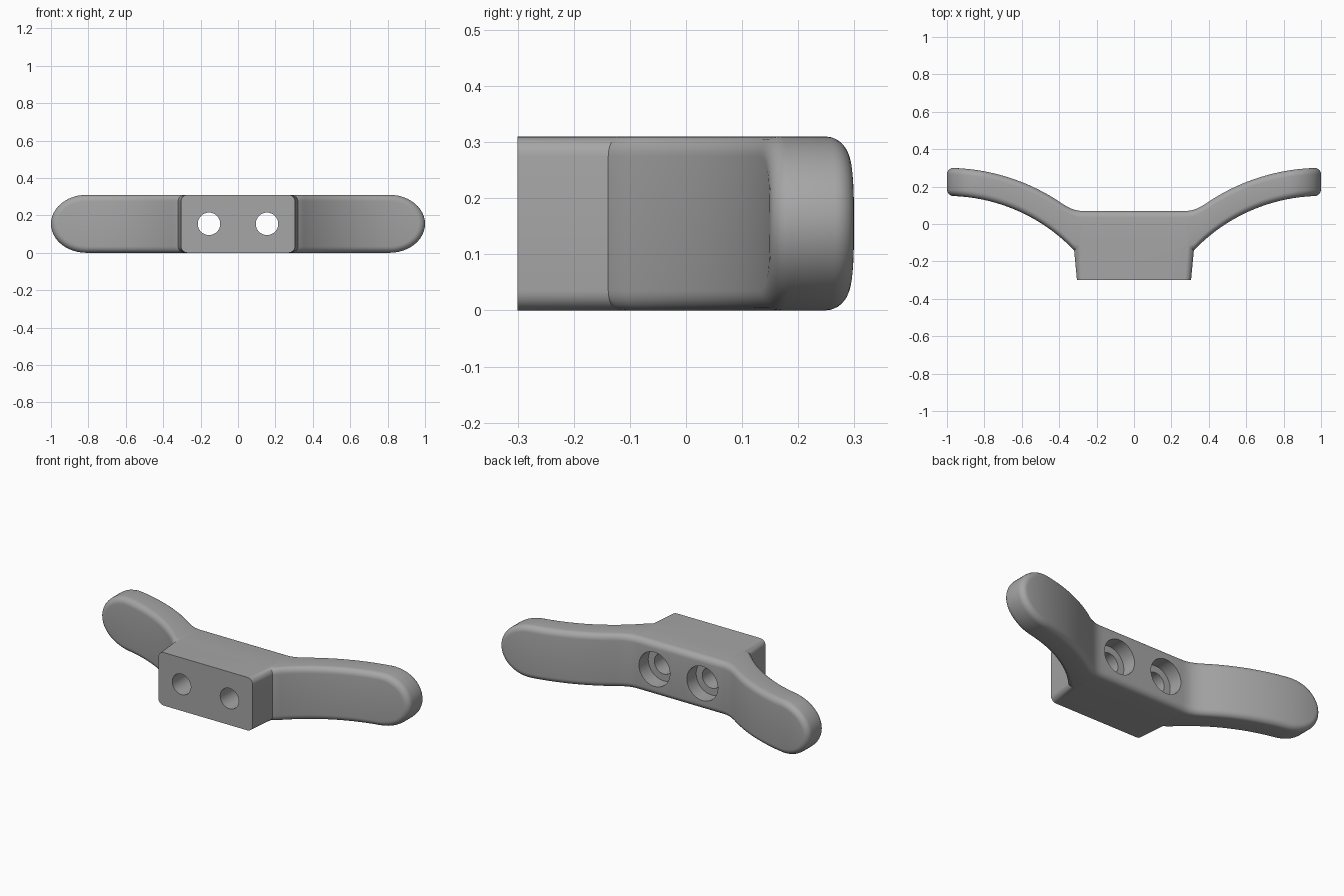
import bpy, bmesh, math
from mathutils import Matrix

if "Cube" in bpy.data.objects:
    bpy.data.objects.remove(bpy.data.objects["Cube"])

HALF = 0.155      # half height
FILLET = 0.035    # edge rounding
TIP = 0.19        # length of the rounded horn tip

grey = bpy.data.materials.new("cleat grey")
grey.use_nodes = True
color = (0.38, 0.38, 0.38, 1)
grey.diffuse_color = color
grey.node_tree.nodes["Principled BSDF"].inputs["Base Color"].default_value = color


def finish(name, bm):
    bmesh.ops.remove_doubles(bm, verts=bm.verts, dist=1e-5)
    bmesh.ops.recalc_face_normals(bm, faces=bm.faces)
    mesh = bpy.data.meshes.new(name)
    bm.to_mesh(mesh)
    bm.free()
    mesh.materials.append(grey)
    obj = bpy.data.objects.new(name, mesh)
    bpy.context.collection.objects.link(obj)
    return obj


def arc(x, end_y, radius):
    u = min(1 - abs(x), radius)
    return end_y - radius + math.sqrt(radius ** 2 - u ** 2)


def front_y(x):
    return max(arc(x, 0.15, 0.94), -0.15)


def back_y(x):
    # Flat centre blended softly into the curved horns
    a, b, k = 0.07, arc(x, 0.30, 1.09), 0.04
    h = max(k - abs(a - b), 0) / k
    return max(a, b) + h * h * k / 4


def stations(inset):
    # Half heights along the length, with elliptical ends
    start = 1 - TIP
    right = [(start * i / 30, HALF - inset) for i in range(31)]
    for i in range(1, 13):
        t = math.pi / 2 * i / 12
        right.append((start + (TIP - inset) * math.sin(t), (HALF - inset) * math.cos(t)))
    return [(-x, h) for x, h in reversed(right[1:])] + right


# Horns and centre: rounded outline layered from front to back
bm = bmesh.new()
steps = [math.pi / 2 * i / 6 for i in range(7)]
rounding = [(FILLET * (1 - math.sin(t)), FILLET * (1 - math.cos(t))) for t in steps]
layers = [(e, d, front_y, 1) for e, d in rounding]
layers += [(e, d, back_y, -1) for e, d in reversed(rounding)]
rings = []
for inset, depth, curve, sign in layers:
    pts = stations(inset)
    n = len(pts)
    loop = [(x, HALF + h) for x, h in pts] + [(x, HALF - h) for x, h in reversed(pts[1:-1])]
    rings.append([bm.verts.new((x, curve(x) + sign * depth, z)) for x, z in loop])
for a, b in zip(rings, rings[1:]):
    for i in range(len(a)):
        j = (i + 1) % len(a)
        bm.faces.new((a[i], a[j], b[j], b[i]))
for ring in (rings[0], rings[-1]):
    m = len(ring)
    for i in range(n - 1):
        quad = (ring[i], ring[i + 1], ring[(m - i - 1) % m], ring[(m - i) % m])
        bm.faces.new(list(dict.fromkeys(quad)))
cleat = finish("cleat_body", bm)

# Mounting block: rounded section, flaring slightly towards the horns
bm = bmesh.new()
ends = []
for y, width in ((-0.30, 0.305), (-0.09, 0.325)):
    ring = []
    for q, (sx, sz) in enumerate(((1, 1), (-1, 1), (-1, -1), (1, -1))):
        for i in range(7):
            t = math.pi / 2 * (q + i / 6)
            ring.append(bm.verts.new((sx * (width - FILLET) + FILLET * math.cos(t), y,
                                      HALF + sz * (HALF - FILLET) + FILLET * math.sin(t))))
    ends.append(ring)
    bm.faces.new(ring)
for i in range(len(ends[0])):
    j = (i + 1) % len(ends[0])
    bm.faces.new((ends[0][i], ends[0][j], ends[1][j], ends[1][i]))
block = finish("mounting_block", bm)


# Screw holes, counterbored from the back
def hole_cutter(name, x, radius, y0, y1):
    bm = bmesh.new()
    place = Matrix.Translation((x, (y0 + y1) / 2, HALF)) @ Matrix.Rotation(math.pi / 2, 4, "X")
    bmesh.ops.create_cone(bm, cap_ends=True, segments=40, radius1=radius,
                          radius2=radius, depth=y1 - y0, matrix=place)
    return finish(name, bm)


tools = [(block, "UNION")]
for side, x in (("right", -0.155), ("left", 0.155)):
    tools.append((hole_cutter(side + "_screw_hole", x, 0.06, -0.4, 0.2), "DIFFERENCE"))
    tools.append((hole_cutter(side + "_counterbore", x, 0.1, -0.015, 0.2), "DIFFERENCE"))

bpy.ops.object.select_all(action="DESELECT")
bpy.context.view_layer.objects.active = cleat
cleat.select_set(True)
for tool, operation in tools:
    mod = cleat.modifiers.new(tool.name, "BOOLEAN")
    mod.operation, mod.solver, mod.object = operation, "EXACT", tool
    bpy.ops.object.modifier_apply(modifier=mod.name)
    bpy.data.objects.remove(tool)
bpy.ops.object.shade_smooth_by_angle(angle=math.radians(30))
